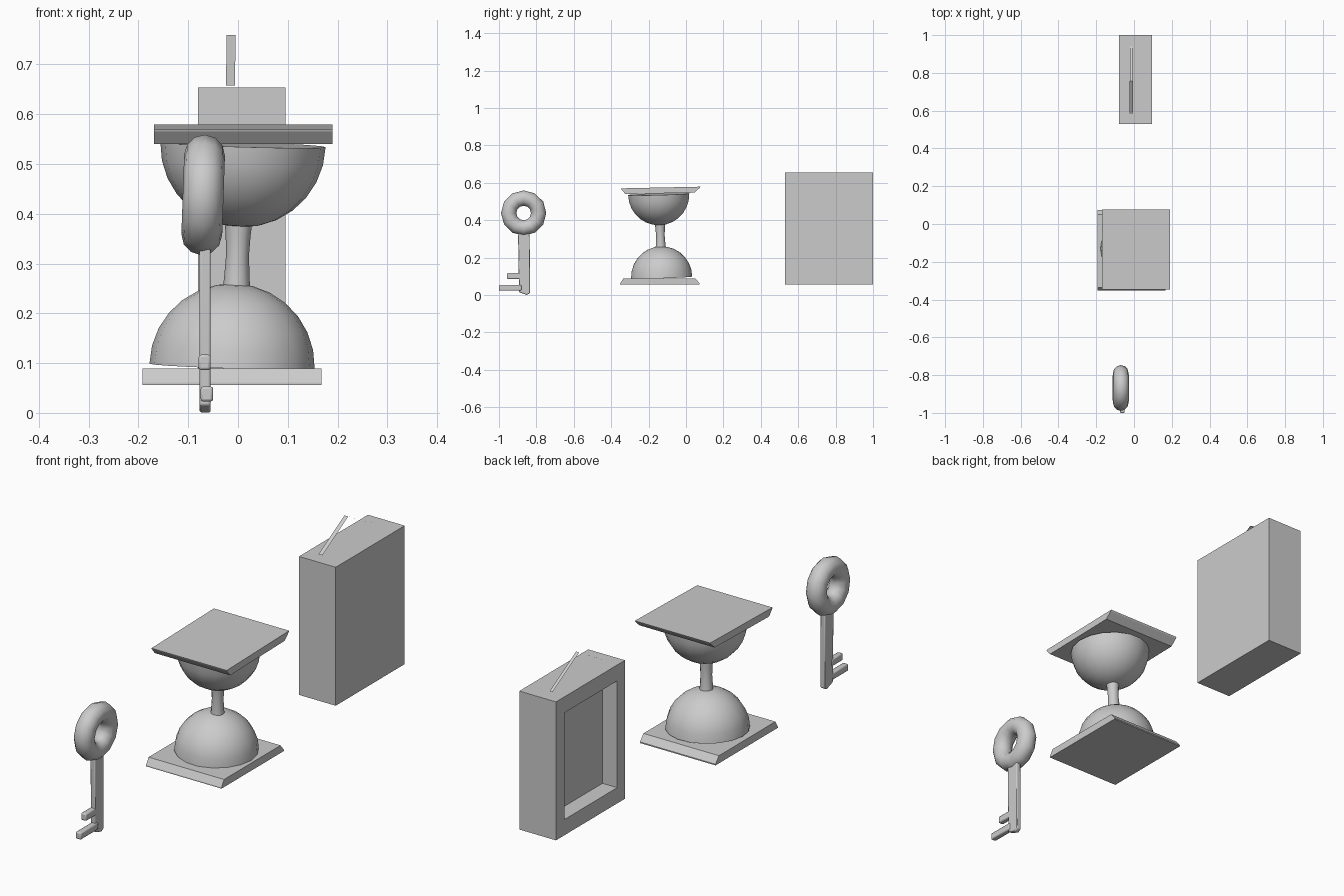
import bpy, bmesh
from math import sin, cos, pi, radians
from mathutils import Matrix

if "Cube" in bpy.data.objects:
    bpy.data.objects.remove(bpy.data.objects["Cube"])


def make(name, verts, faces, mat=None, smooth=None, bevel=0):
    me = bpy.data.meshes.new(name)
    me.from_pydata(verts, [], faces)
    bm = bmesh.new()
    bm.from_mesh(me)
    bmesh.ops.recalc_face_normals(bm, faces=bm.faces[:])
    bm.to_mesh(me)
    bm.free()
    ob = bpy.data.objects.new(name, me)
    bpy.context.collection.objects.link(ob)
    if mat:
        me.transform(mat)
    if bevel:
        m = ob.modifiers.new("bevel", 'BEVEL')
        m.width, m.segments = bevel, 2
    if smooth:
        bpy.ops.object.select_all(action='DESELECT')
        ob.select_set(True)
        bpy.context.view_layer.objects.active = ob
        bpy.ops.object.shade_smooth_by_angle(angle=radians(smooth))
    return ob


def prism(name, profile, x0, x1, **kw):
    """Extrude a (y, z) profile along x."""
    n = len(profile)
    v = [(x, y, z) for x in (x0, x1) for y, z in profile]
    f = [tuple(range(n)), tuple(range(n, 2 * n))]
    f += [(i, (i + 1) % n, n + (i + 1) % n, n + i) for i in range(n)]
    return make(name, v, f, **kw)


def lathe(name, profile, n, mat):
    """Revolve an (r, z) profile around z, capping both ends."""
    v = [(r * cos(2 * pi * j / n), r * sin(2 * pi * j / n), z)
         for r, z in profile for j in range(n)]
    f = [(i * n + j, i * n + (j + 1) % n, (i + 1) * n + (j + 1) % n, (i + 1) * n + j)
         for i in range(len(profile) - 1) for j in range(n)]
    last = (len(profile) - 1) * n
    f += [tuple(range(n)), tuple(range(last, last + n))]
    return make(name, v, f, mat=mat, smooth=50)


def rect(y0, y1, z0, z1):
    return [(y0, z0), (y1, z0), (y1, z1), (y0, z1)]


# Key: ring handle, flat shaft, two teeth
bpy.ops.mesh.primitive_torus_add(major_segments=12, minor_segments=12,
                                 major_radius=0.080, minor_radius=0.041)
ring = bpy.context.object
ring.name = "key_ring"
ring.data.transform(Matrix.Translation((-0.070, -0.868, 0.438))
                    @ Matrix.Rotation(radians(2), 4, 'Y')
                    @ Matrix.Rotation(radians(90), 4, 'Y'))
bpy.ops.object.shade_smooth_by_angle(angle=radians(60))
prism("key_shaft", [(-0.893, 0.015), (-0.85, 0.0), (-0.834, 0.01),
                    (-0.836, 0.345), (-0.898, 0.345)],
      -0.077, -0.055, smooth=40, bevel=0.004)
prism("key_tooth_upper", rect(-0.957, -0.88, 0.086, 0.117), -0.079, -0.055, smooth=40, bevel=0.005)
prism("key_tooth_lower", rect(-1.0, -0.88, 0.023, 0.053), -0.075, -0.050, smooth=40, bevel=0.005)

# Hourglass: chamfered end plates
prism("bottom_plate", [(-0.352, 0.056), (0.073, 0.056), (0.073, 0.061), (0.050, 0.089),
                       (-0.335, 0.089), (-0.352, 0.061)], -0.192, 0.168)
prism("top_plate", [(-0.348, 0.570), (0.077, 0.579), (0.074, 0.573), (0.045, 0.547),
                    (-0.325, 0.540), (-0.346, 0.565)], -0.169, 0.190)

# Hourglass: slightly leaning bowls and neck
lean = Matrix.Rotation(radians(1.7), 4, 'Y') @ Matrix.Rotation(radians(1.7), 4, 'X')
R = 0.166
for name, s, at in (("lower_bowl", 1, (-0.012, -0.130, 0.094)),
                    ("upper_bowl", -1, (0.010, -0.146, 0.539))):
    prof = [(R * cos(a), s * R * sin(a)) for a in [i * pi / 14 for i in range(7)]]
    prof.append((0.005, s * R))
    lathe(name, prof, 18, Matrix.Translation(at) @ lean)
lathe("neck", [(0.029, -0.08), (0.026, -0.05), (0.023, 0), (0.025, 0.04), (0.029, 0.08)],
      12, Matrix.Translation((-0.001, -0.137, 0.316)) @ lean)

# Cabinet: box with a recessed panel on the -x side
xa, xd, xb = -0.08, -0.01, 0.095
outer, inner = rect(0.53, 1.0, 0.057, 0.654), rect(0.583, 0.943, 0.125, 0.585)
v = [(x, y, z) for x, loop in ((xb, outer), (xa, outer), (xa, inner), (xd, inner))
     for y, z in loop]
f = [(0, 1, 2, 3), (12, 13, 14, 15)]
f += [(4 * k + i, 4 * k + (i + 1) % 4, 4 * k + 4 + (i + 1) % 4, 4 * k + 4 + i)
      for k in range(3) for i in range(4)]
make("cabinet", v, f)

# Two flat antenna strips in an inverted V
for name, y0, y1, w in (("antenna_front", 0.583, 0.758, 0.009),
                        ("antenna_back", 0.940, 0.758, 0.007)):
    make(name, [(-0.015 - w, y0, 0.658), (-0.015 + w, y0, 0.658),
                (-0.014 + w, y1, 0.759), (-0.014 - w, y1, 0.759)], [(0, 1, 2, 3)])
